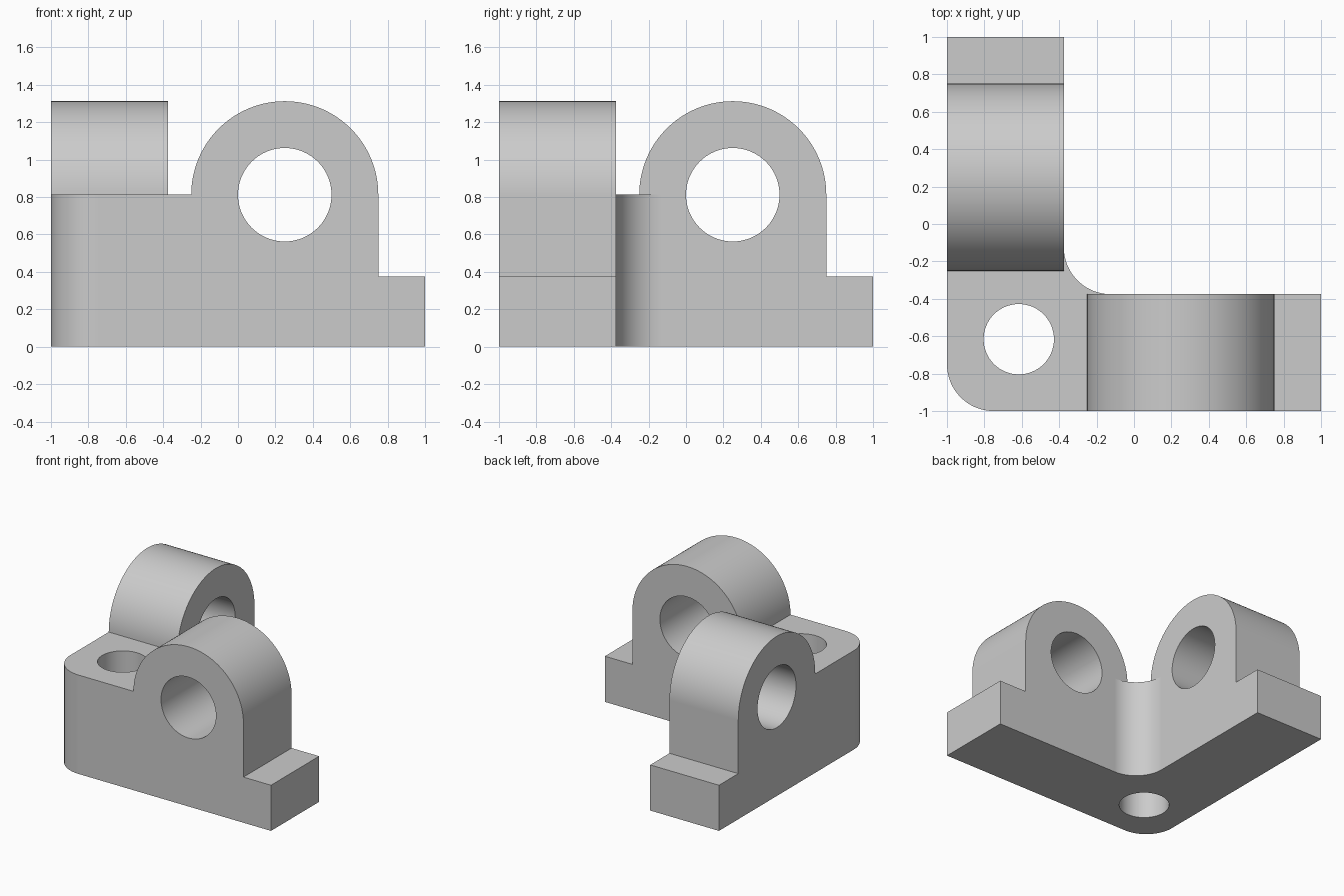
import bpy, bmesh
from math import sin, cos, pi
from mathutils import Vector

if "Cube" in bpy.data.objects:
    bpy.data.objects.remove(bpy.data.objects["Cube"])

INNER = -0.375       # inner wall of both arms
AXIS = 0.25          # bore position along each arm
SPRING = 0.8125      # height of bore centre and corner top
STEP = 0.375         # foot height
ROUND = 0.25         # corner radius

grey = bpy.data.materials.new("light grey")
grey.use_nodes = True
grey.diffuse_color = (0.6, 0.6, 0.6, 1)
grey.node_tree.nodes["Principled BSDF"].inputs["Base Color"].default_value = (0.6, 0.6, 0.6, 1)


def arc(cx, cy, r, start, end, n):
    return [(cx + r * cos(start + (end - start) * i / n),
             cy + r * sin(start + (end - start) * i / n)) for i in range(n + 1)]


def prism(name, outline, low, high, place):
    """Extrude a 2D outline from low to high; place maps (u, v, depth) to xyz."""
    bm = bmesh.new()
    face = bm.faces.new([bm.verts.new(place(u, v, low)) for u, v in outline])
    shift = Vector(place(0, 0, high)) - Vector(place(0, 0, low))
    new = bmesh.ops.extrude_face_region(bm, geom=[face])["geom"]
    bmesh.ops.translate(bm, vec=shift, verts=[g for g in new if isinstance(g, bmesh.types.BMVert)])
    bmesh.ops.recalc_face_normals(bm, faces=bm.faces)
    mesh = bpy.data.meshes.new(name)
    bm.to_mesh(mesh)
    bm.free()
    mesh.materials.append(grey)
    obj = bpy.data.objects.new(name, mesh)
    bpy.context.collection.objects.link(obj)
    return obj


def combine(target, other, operation):
    mod = target.modifiers.new(other.name, "BOOLEAN")
    mod.operation, mod.solver, mod.object = operation, "EXACT", other
    bpy.context.view_layer.objects.active = target
    bpy.ops.object.modifier_apply(modifier=mod.name)
    bpy.data.objects.remove(other)


def upright(u, v, d):
    return (u, v, d)


def along_x(u, v, d):
    return (u, d, v)


def along_y(u, v, d):
    return (d, u, v)


# Corner block: rounded outside, filleted inside
end = INNER + ROUND
corner = arc(-1 + ROUND, -1 + ROUND, ROUND, pi, 1.5 * pi, 24)
corner += [(end, -1)]
corner += arc(end, end, ROUND, 1.5 * pi, pi, 24)
corner += [(-1, end)]
bracket = prism("corner_bracket", corner, 0, SPRING, upright)

# Two arms, each with an arched lug and a low foot
lug = [(AXIS - 0.5, 0), (1, 0), (1, STEP), (AXIS + 0.5, STEP)]
lug += arc(AXIS, SPRING, 0.5, 0, pi, 64)
for name, place in (("right_arm", along_x), ("rear_arm", along_y)):
    combine(bracket, prism(name, lug, -1, INNER, place), "UNION")

# Lug bores and the vertical bolt hole
bore = arc(AXIS, SPRING, 0.25, 0, 2 * pi, 64)[:-1]
for name, place in (("right_bore", along_x), ("rear_bore", along_y)):
    combine(bracket, prism(name, bore, -1.1, INNER + 0.1, place), "DIFFERENCE")
bolt = arc(-0.616, -0.616, 0.188, 0, 2 * pi, 64)[:-1]
combine(bracket, prism("bolt_hole", bolt, -0.1, 1, upright), "DIFFERENCE")

# Smooth curves, crisp edges
for o in bpy.context.selected_objects:
    o.select_set(False)
bracket.select_set(True)
bpy.context.view_layer.objects.active = bracket
bpy.ops.object.shade_smooth_by_angle(angle=pi / 6)
weighted = bracket.modifiers.new("even_shading", "WEIGHTED_NORMAL")
weighted.keep_sharp = True
